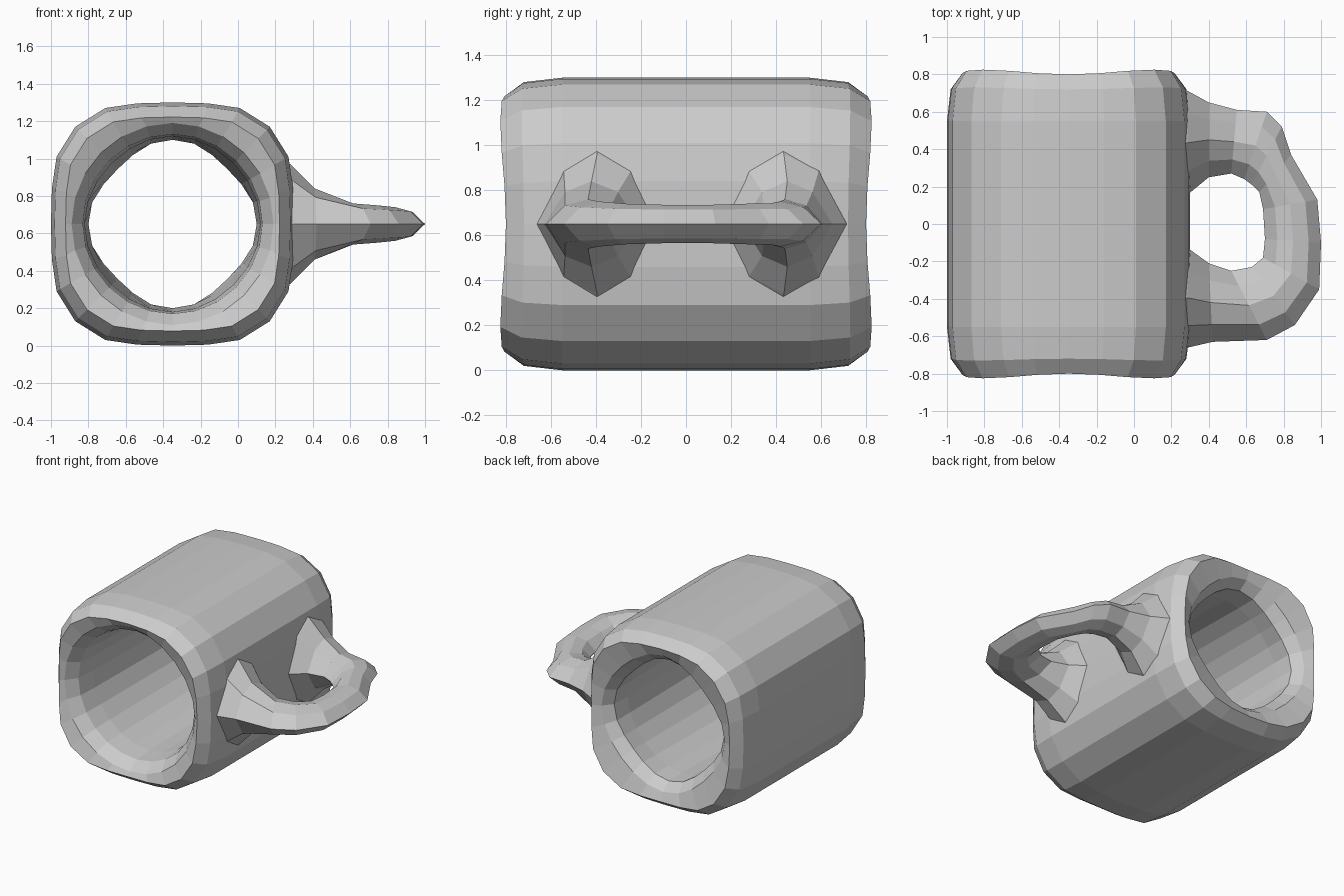
import bpy
import bmesh
from math import cos, pi, sin
from mathutils import Vector

if "Cube" in bpy.data.objects:
    bpy.data.objects.remove(bpy.data.objects["Cube"])

CX, CZ = -0.35, 0.65


def loft(name, rings, closed):
    """Skin a list of equal-length point rings with quads."""
    bm = bmesh.new()
    loops = [[bm.verts.new(p) for p in ring] for ring in rings]
    n = len(loops[0])
    pairs = list(zip(loops, loops[1:]))
    if closed:
        pairs.append((loops[-1], loops[0]))
    else:
        bm.faces.new(loops[0])
        bm.faces.new(loops[-1])
    for a, b in pairs:
        for i in range(n):
            j = (i + 1) % n
            bm.faces.new((a[i], a[j], b[j], b[i]))
    bmesh.ops.recalc_face_normals(bm, faces=bm.faces[:])
    mesh = bpy.data.meshes.new(name)
    bm.to_mesh(mesh)
    bm.free()
    obj = bpy.data.objects.new(name, mesh)
    bpy.context.collection.objects.link(obj)
    return obj


# Rounded-square outline of the mug body: one quarter turned four times
outline = [(0.65, 0.0), (0.645, 0.19), (0.62, 0.36), (0.52, 0.52), (0.36, 0.62), (0.19, 0.645)]
for k in range(3):
    outline += [(-z, x) for x, z in outline[-6:]]
N = len(outline)


def ring(y, scale=None, radius=0.0, pinch=0.0, wave=0.0):
    """Ring across the body: scaled outline, or a circle pinched to a diamond."""
    side = 1 if y > 0 else -1
    points = []
    for i, (x, z) in enumerate(outline):
        a = 2 * pi * i / N
        s = sin(2 * a) ** 2
        if scale is None:
            r = radius - pinch * s
            x, z = r * cos(a), r * sin(a)
        else:
            x, z = x * scale, z * scale
        points.append((CX + x, y + side * wave * s, CZ + z))
    return points


# Mug body: open tube lying along y, with thick soft rims
body_rings = [
    ring(-0.55, radius=0.47, pinch=0.01), ring(-0.70, radius=0.48),
    ring(-0.78, radius=0.54, wave=0.01),
    ring(-0.80, 0.88, wave=0.025), ring(-0.72, 0.97, wave=0.01), ring(-0.55, 1.0),
    ring(0.55, 1.0), ring(0.72, 0.97, wave=0.01), ring(0.80, 0.88, wave=0.025),
    ring(0.77, radius=0.51, pinch=0.03, wave=0.01), ring(0.70, radius=0.455, pinch=0.04),
    ring(0.55, radius=0.45, pinch=0.02),
]
loft("mug_body", body_rings, True)

# Handle: inner edge, outer edge and half height of each cross-section
sections = [
    ((0.20, 0.08), (0.18, 0.76), 0.40),
    ((0.29, 0.16), (0.29, 0.71), 0.31),
    ((0.40, 0.25), (0.40, 0.65), 0.19),
    ((0.52, 0.27), (0.55, 0.61), 0.11),
    ((0.59, 0.24), (0.71, 0.60), 0.10),
    ((0.63, 0.21), (0.79, 0.52), 0.09),
    ((0.67, 0.17), (0.84, 0.37), 0.09),
    ((0.69, 0.08), (0.98, 0.13), 0.085),
    ((0.70, -0.08), (1.00, -0.10), 0.085),
    ((0.69, -0.18), (0.99, -0.35), 0.09),
    ((0.63, -0.23), (0.86, -0.54), 0.10),
    ((0.52, -0.25), (0.71, -0.62), 0.11),
    ((0.40, -0.21), (0.42, -0.63), 0.19),
    ((0.29, -0.13), (0.29, -0.66), 0.31),
    ((0.20, -0.06), (0.18, -0.74), 0.40),
]
handle_rings = []
for inner, outer, h in sections:
    a, b = Vector((*inner, CZ)), Vector((*outer, CZ))
    # flared ends get a rounder section than the grip
    mid = a.lerp(b, 0.5)
    up, low = Vector((0, 0, h)), Vector((0, 0, h * 0.75))
    p, q = a.lerp(b, 0.22), a.lerp(b, 0.78)
    handle_rings.append([a, p + low, mid + up, q + low, b, q - low, mid - up, p - low])
loft("mug_handle", handle_rings, False)
